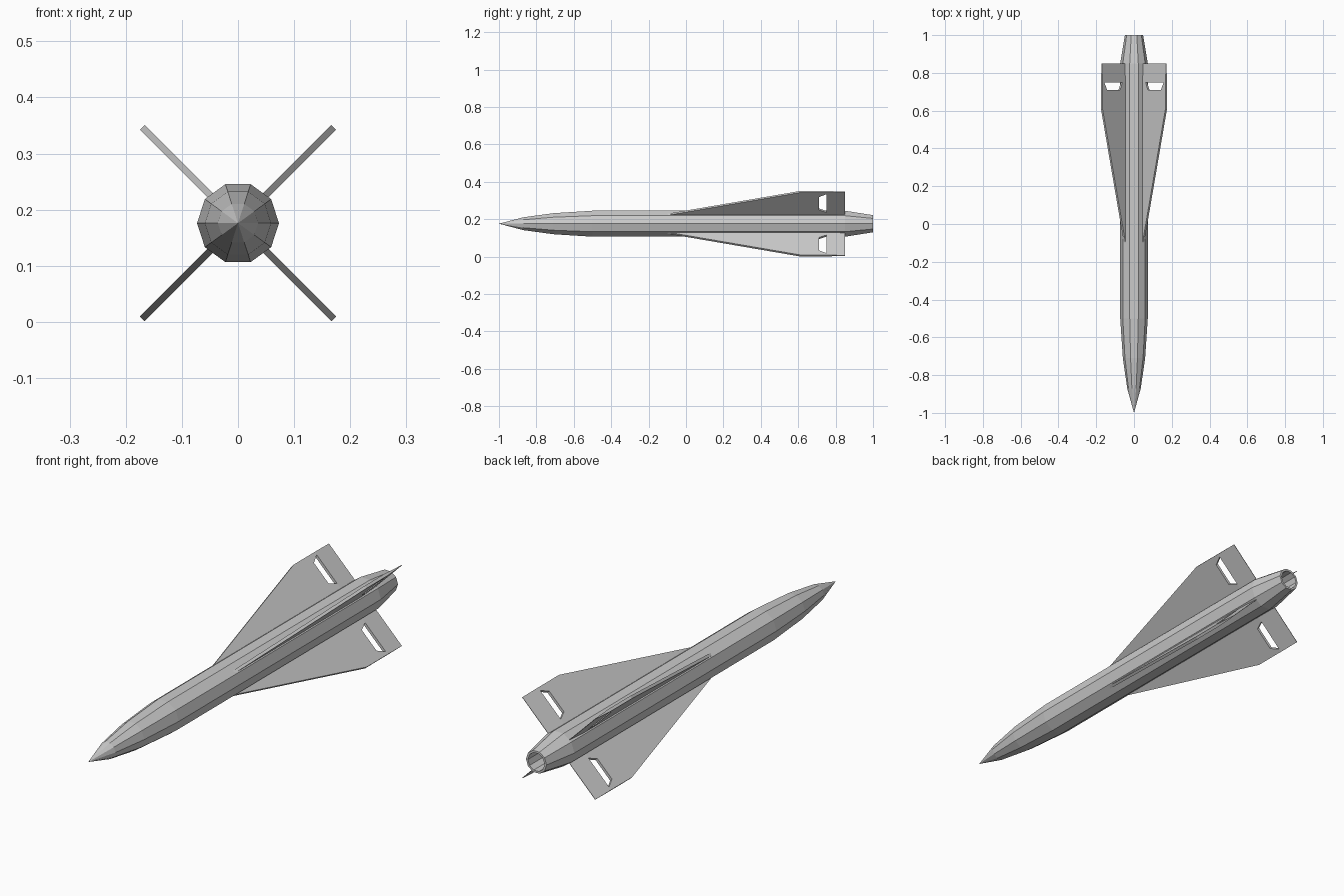
import bpy
import bmesh
import math
from mathutils import Vector

if "Cube" in bpy.data.objects:
    bpy.data.objects.remove(bpy.data.objects["Cube"])

CZ = 0.176      # height of the body axis
SIDES = 10


def make_object(name, bm):
    bmesh.ops.recalc_face_normals(bm, faces=bm.faces)
    mesh = bpy.data.meshes.new(name)
    bm.to_mesh(mesh)
    bm.free()
    obj = bpy.data.objects.new(name, mesh)
    bpy.context.collection.objects.link(obj)
    return obj


def lathe(name, profile):
    """Ten-sided closed shell around the y axis from (y, radius) pairs."""
    bm = bmesh.new()
    rings = []
    for y, r in profile:
        count = SIDES if r > 0 else 1
        rings.append([bm.verts.new((r * math.cos(math.tau * i / SIDES), y,
                                    CZ + r * math.sin(math.tau * i / SIDES)))
                      for i in range(count)])
    for a, b in zip(rings, rings[1:]):
        for i in range(SIDES):
            j = (i + 1) % SIDES
            if len(a) == 1:
                bm.faces.new((a[0], b[i], b[j]))
            else:
                bm.faces.new((a[i], a[j], b[j], b[i]))
    bm.faces.new(rings[-1])
    return make_object(name, bm)


def plate(name, outline, angle):
    """Solid fin panel from (y, radius, half thickness) points."""
    bm = bmesh.new()
    out = Vector((math.cos(angle), 0, math.sin(angle)))
    side = Vector((-math.sin(angle), 0, math.cos(angle)))
    layers = [[bm.verts.new(Vector((0, y, CZ)) + out * r + side * h * s)
               for y, r, h in outline] for s in (-1, 1)]
    for layer in layers:
        bm.faces.new(layer)
    n = len(outline)
    for i in range(n):
        j = (i + 1) % n
        bm.faces.new((layers[0][i], layers[0][j], layers[1][j], layers[1][i]))
    return make_object(name, bm)


# Body: pointed nose, straight tube, tapered tail with hollow nozzle
lathe("body", [(-1, 0), (-0.87, 0.036), (-0.71, 0.059), (-0.5, 0.073),
               (0.85, 0.073), (1.0, 0.048), (1.0, 0.039), (0.86, 0.039)])

# Fins: swept wing with a slot cut in its rear edge, and a wedge-shaped flap
T, TIP = 0.006, 0.2415
wing = [(-0.11, 0.067, T), (0.61, TIP, T), (0.75, TIP, T), (0.75, 0.228, T),
        (0.71, 0.207, T), (0.71, 0.110, T), (0.75, 0.092, T),
        (0.75, 0.05, T), (-0.11, 0.05, T)]
flap = [(0.75, 0.05, T), (0.75, TIP, T), (0.85, TIP, 0.001), (0.85, 0.05, 0.001)]
for k, label in enumerate(("upper_right", "upper_left", "lower_left", "lower_right")):
    a = math.radians(45 + 90 * k)
    plate("fin_" + label, wing, a)
    plate("flap_" + label, flap, a)
